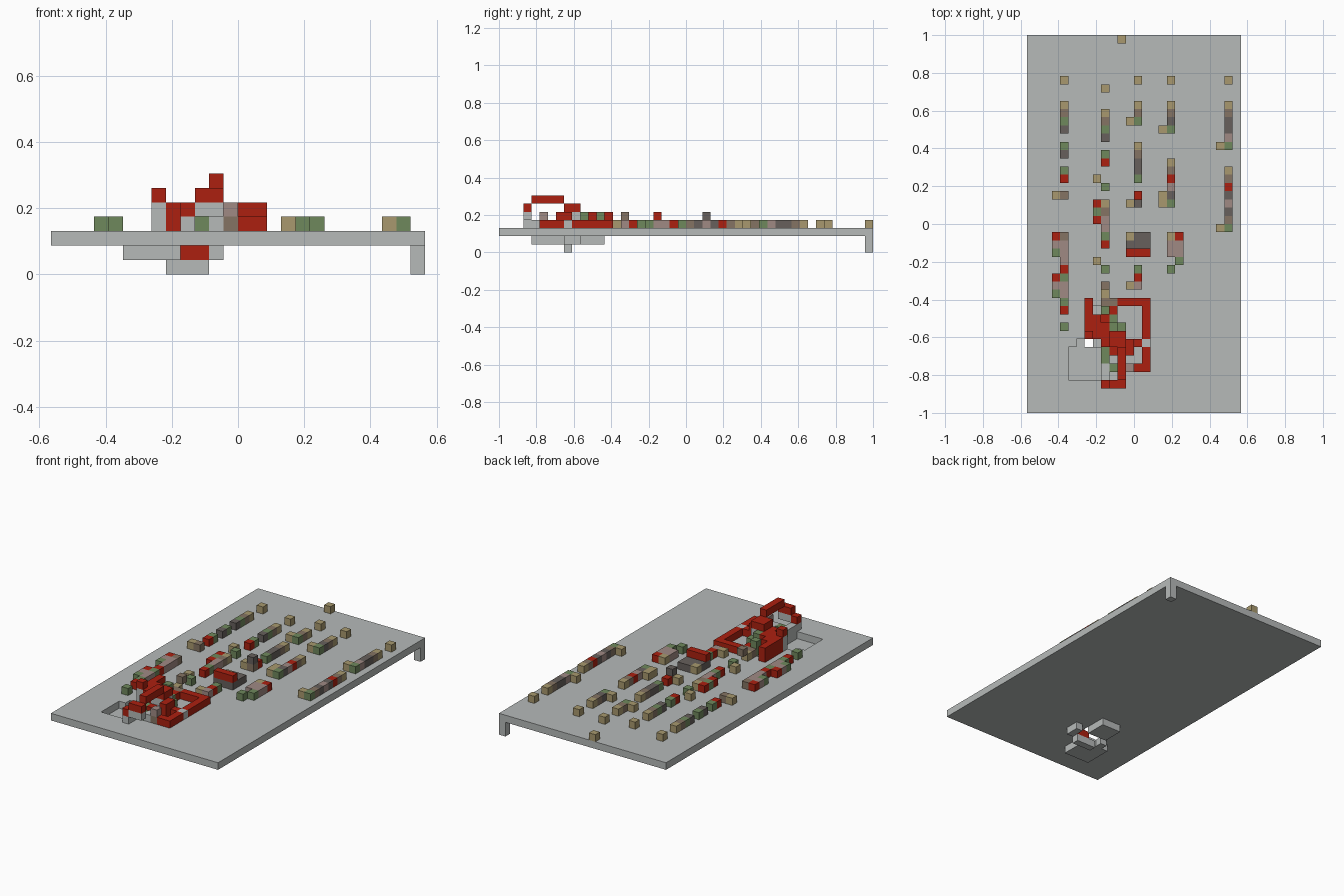
import bpy, bmesh, math
from mathutils import Vector

cube = bpy.data.objects.get("Cube")
if cube:
    bpy.data.objects.remove(cube, do_unlink=True)

NX, NY = 26, 46          # board size in cells
U = 2 / NY               # cell size


def srgb(hexcode):
    vals = [int(hexcode[k:k + 2], 16) / 255 for k in (0, 2, 4)]
    return [v / 12.92 if v < 0.04 else ((v + 0.055) / 1.055) ** 2.4 for v in vals] + [1]


# One letter per colour
COLOURS = {
    "S": ("stone_grey", "b6bab9"),
    "R": ("brick_red", "ac2010"),
    "T": ("sand_tan", "a8996e"),
    "G": ("moss_green", "6f885c"),
    "B": ("earth_brown", "857463"),
    "D": ("dark_brown", "67605c"),
    "P": ("dusty_pink", "a08a84"),
}
ORDER = list(COLOURS)
MATS = []
for label, code in COLOURS.values():
    m = bpy.data.materials.new(label)
    m.use_nodes = True
    c = srgb(code)
    m.diffuse_color = c
    bsdf = m.node_tree.nodes["Principled BSDF"]
    bsdf.inputs["Base Color"].default_value = c
    bsdf.inputs["Roughness"].default_value = 0.9
    MATS.append(m)

PARTS = {}               # part name -> {cell: colour letter}


def put(part, i, j, k, letter):
    PARTS.setdefault(part, {})[(i, j, k)] = letter


def box(part, xs, ys, k, letter="S"):
    for i in xs:
        for j in ys:
            put(part, i, j, k, letter)


def column(part, i, start, text, k=3):
    """A run of blocks towards the back; a dot is a gap."""
    for n, ch in enumerate(text):
        if ch != ".":
            put(part, i, start + n, k, ch)


def layer(part, k, top, rows, left=7):
    """Rows of blocks, listed from back to front."""
    for n, row in enumerate(rows.split()):
        for m, ch in enumerate(row):
            if ch != ".":
                put(part, left + m, top - n, k, ch)


# Base board with the pit opening
box("base_board", range(NX), range(NY), 2)
pit = {(i, j) for i in range(5, 9) for j in range(4, 8)}
pit |= {(i, 8) for i in range(6, 12)}
pit |= {(i, j) for i in range(7, 10) for j in range(9, 13)}
for i, j in pit:
    del PARTS["base_board"][(i, j, 2)]

# Pit floor, deeper step and corner leg
box("pit_floor", range(5, 9), range(4, 8), 1)
box("pit_floor", [6], [8], 1)
box("pit_floor", range(7, 10), range(10, 13), 1)
box("pit_floor", [11], [8, 9], 1)
box("pit_floor", [9, 10], [8], 1, "R")
box("pit_step", range(8, 11), [8], 0)
for k in (0, 1):
    put("corner_leg", NX - 1, NY - 1, k, "S")

# Rows of blocks on the board
column("far_right_row", 4, 10, "G.RGPPGRPPPB")
column("far_right_row", 4, 26, "B.RG.DG.DGBT..T")
column("far_right_row", 3, 14, "GPR..GPR....T")
column("right_row", 9, 13, "BT..G..RGPPBT.G..RG.DGBT..T")
column("right_row", 8, 18, "T....RGR...T", 3)
column("right_row", 8, 28, "T")
del PARTS["right_row"][(8, 29, 3)]
column("middle_row", 13, 15, "PRG")
column("middle_row", 13, 25, "BR.GDDBT..GBT..T")
for j in (15, 25, 35):
    put("middle_row", 12, j, 3, "T")
put("middle_row", 13, 25, 4, "D")
column("left_row", 17, 17, "G.PPT...GDPRBT...GDBT..T")
column("left_row", 18, 18, "GPPR")
for j in (25, 26, 34):
    put("left_row", 16, j, 3, "T")
column("far_left_row", 24, 22, "GBDPDRBT..GPDDBT..T")
for j in (22, 32):
    put("far_left_row", 23, j, 3, "T")
put("back_block", 11, NY - 1, 3, "T")

# Dark platform with a raised red bar
box("platform", range(12, 15), range(19, 22), 3, "D")
put("platform", 12, 21, 3, "T")
box("platform_bar", range(12, 15), [19], 4, "R")
put("right_tower", 9, 15, 4, "B")

# Red enclosure and arch around the pit, layer by layer
layer("enclosure", 3, 13, """R..BRRRR R.GR...R R.RG...R RRGPG..R SRRRR..R
      ..RRRRRS ..GRSR.R ..G.S..R ..SGSBRR ..S..... ..S.....""")
layer("enclosure", 4, 13, """R....... R.G..... RR...... RRRG.... SRRRS...
      ..RSSR.. .....R.. ........ .....P.. ........ ..RSS...""")
layer("arch", 5, 9, "R..RR ...RR ..... ..... ..... ..... ...RR")
box("arch", [11], range(4, 8), 6, "R")

SOLID = {cell for cells in PARTS.values() for cell in cells}
# Corner loops of a unit cube, one per outward direction
SIDES = []
for axis in range(3):
    for sign in (0, 1):
        loop = []
        for a, b in ((0, 0), (1, 0), (1, 1), (0, 1)):
            p = [0, 0, 0]
            p[axis], p[(axis + 1) % 3], p[(axis + 2) % 3] = sign, a, b
            loop.append(Vector(p))
        d = Vector((0, 0, 0))
        d[axis] = 2 * sign - 1
        SIDES.append((d, loop if sign else loop[::-1]))


def build(part, cells):
    """Make the exposed block faces of a part and join the flat ones."""
    bm = bmesh.new()
    for cell, letter in cells.items():
        base = Vector(cell)
        for d, loop in SIDES:
            if tuple(int(v) for v in base + d) in SOLID:
                continue
            verts = []
            for corner in loop:
                p = base + corner
                verts.append(bm.verts.new(((p.x - NX / 2) * U, (p.y - NY / 2) * U, p.z * U)))
            bm.faces.new(verts).material_index = ORDER.index(letter)
    bmesh.ops.remove_doubles(bm, verts=bm.verts, dist=U / 100)
    bmesh.ops.dissolve_limit(bm, angle_limit=math.radians(1), verts=bm.verts,
                             edges=bm.edges, delimit={"MATERIAL"})
    bmesh.ops.triangulate(bm, faces=[f for f in bm.faces if len(f.verts) > 4])
    mesh = bpy.data.meshes.new(part)
    bm.to_mesh(mesh)
    bm.free()
    for m in MATS:
        mesh.materials.append(m)
    bpy.context.collection.objects.link(bpy.data.objects.new(part, mesh))


for name, blocks in PARTS.items():
    build(name, blocks)
